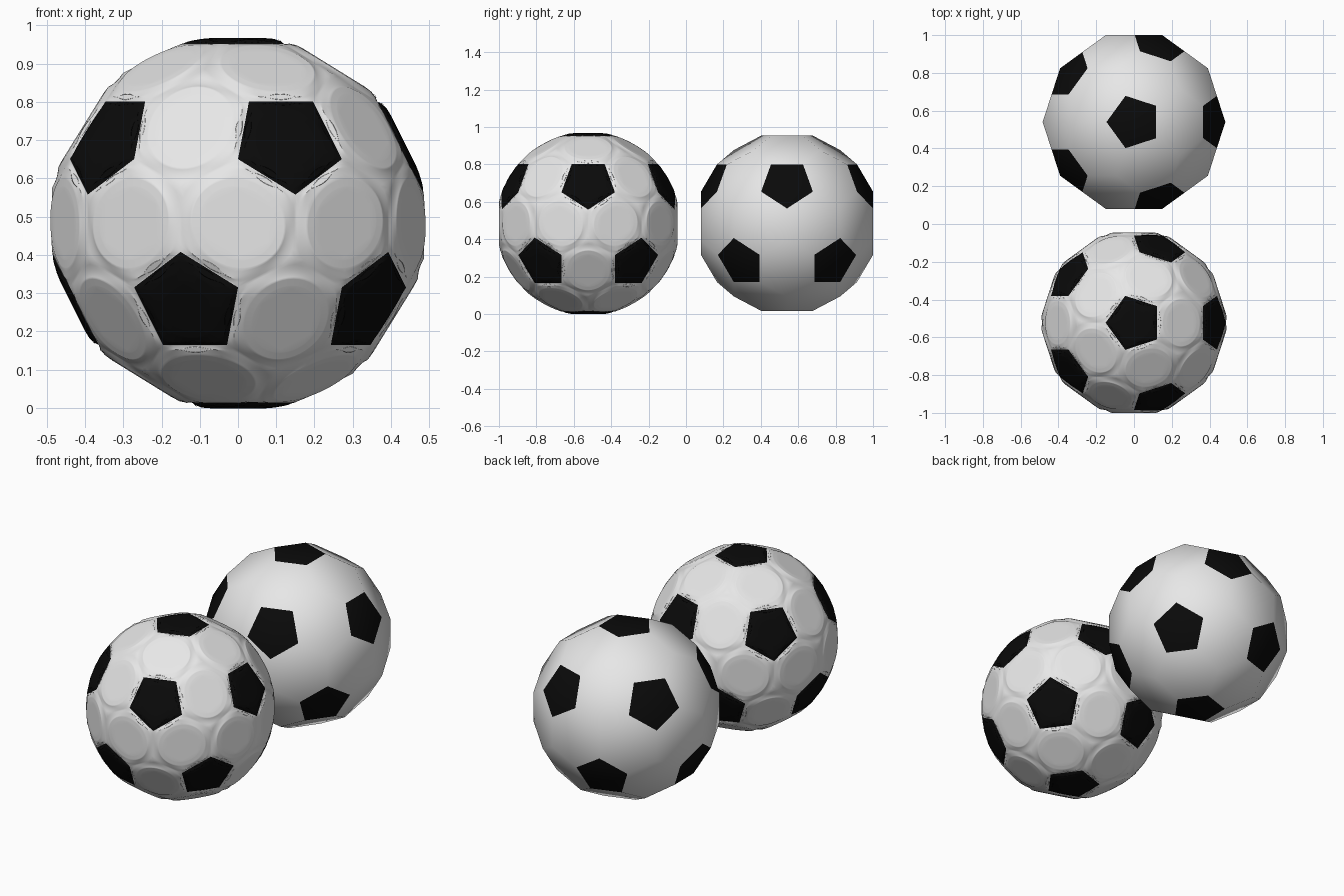
import bpy, bmesh
from math import cos, sin, radians, sqrt
from mathutils import Vector
from itertools import combinations

cube = bpy.data.objects.get("Cube")
if cube:
    bpy.data.objects.remove(cube, do_unlink=True)


def make_material(name, value):
    mat = bpy.data.materials.new(name)
    mat.use_nodes = True
    colour = (value, value, value, 1)
    mat.diffuse_color = colour
    bsdf = mat.node_tree.nodes["Principled BSDF"]
    bsdf.inputs["Base Color"].default_value = colour
    bsdf.inputs["Roughness"].default_value = 0.6
    return mat


WHITE = make_material("panel white", 0.8)
BLACK = make_material("panel black", 0.003)

# Directions of the 12 pentagons and the 30 hexagons between them
pent_dirs = [Vector((0, 0, 1)), Vector((0, 0, -1))]
for k in range(5):
    for turn, side in ((0, 1), (36, -1)):
        a = radians(72 * k + turn)
        pent_dirs.append(Vector((2 * cos(a), 2 * sin(a), side)) / sqrt(5))
hex_dirs = [(a + b).normalized() for a, b in combinations(pent_dirs, 2)
            if a.dot(b) > 0.4]


def panelled_solid(pent_dist, hex_dist):
    """Slice a block by every panel plane and cap each cut."""
    bm = bmesh.new()
    bmesh.ops.create_cube(bm, size=2)
    planes = [(d, pent_dist) for d in pent_dirs] + [(d, hex_dist) for d in hex_dirs]
    for direction, dist in planes:
        geom = bm.verts[:] + bm.edges[:] + bm.faces[:]
        bmesh.ops.bisect_plane(bm, geom=geom, dist=1e-6, plane_co=direction * dist,
                               plane_no=direction, clear_outer=True)
        rim = [e for e in bm.edges if e.is_boundary]
        bmesh.ops.holes_fill(bm, edges=rim, sides=0)
    bmesh.ops.recalc_face_normals(bm, faces=bm.faces[:])
    for face in bm.faces:
        face.material_index = int(max(face.normal.dot(d) for d in pent_dirs) > 0.99)
    return bm


def finish(bm, name, location):
    mesh = bpy.data.meshes.new(name)
    bm.to_mesh(mesh)
    bm.free()
    mesh.materials.append(WHITE)
    mesh.materials.append(BLACK)
    mesh.shade_smooth()
    obj = bpy.data.objects.new(name, mesh)
    obj.location = location
    bpy.context.scene.collection.objects.link(obj)
    return obj


# Back ball: plain panels
finish(panelled_solid(0.468, 0.46), "plain_ball", (0, 0.54, 0.485))

# Front ball: padded panels raised between sharp seams
bm = panelled_solid(0.468, 0.462)
crease = bm.edges.layers.float.new("crease_edge")
for edge in bm.edges:
    edge[crease] = 1
for thickness, depth in ((0.022, 0.014), (0.025, 0.002)):
    panels = [f for f in bm.faces
              if max(f.normal.dot(d) for d in pent_dirs + hex_dirs) > 0.9999]
    bmesh.ops.inset_individual(bm, faces=panels, thickness=thickness,
                               depth=depth, use_even_offset=True)
padded = finish(bm, "padded_ball", (0, -0.523, 0.483))
rounding = padded.modifiers.new("rounding", "SUBSURF")
rounding.levels = rounding.render_levels = 3
